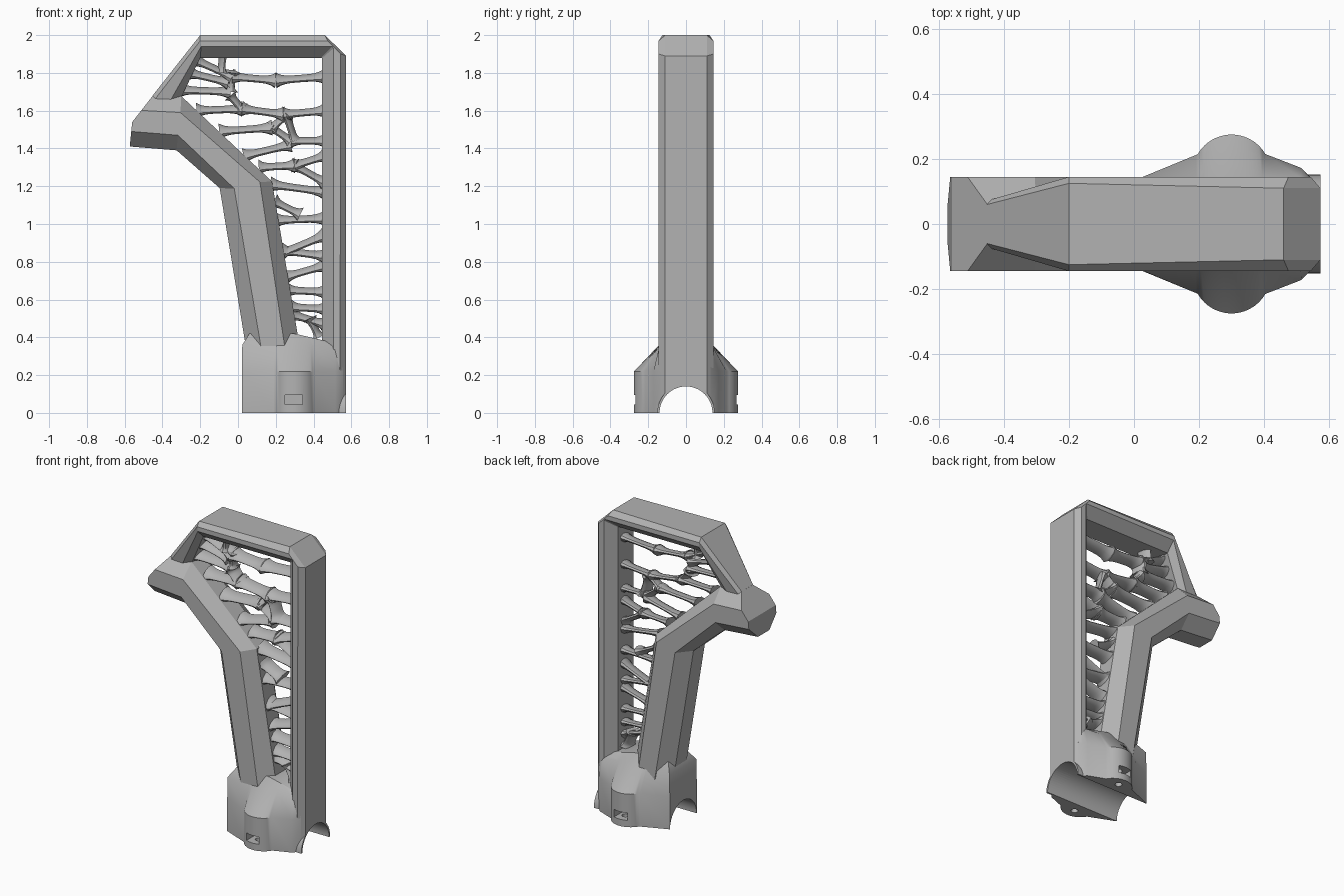
import bpy, bmesh, math
from mathutils import Vector, Matrix

if "Cube" in bpy.data.objects:
    bpy.data.objects.remove(bpy.data.objects["Cube"])

grey = bpy.data.materials.new("plain grey")
grey.diffuse_color = (0.45, 0.45, 0.45, 1)
grey.use_nodes = True
grey.node_tree.nodes["Principled BSDF"].inputs["Base Color"].default_value = grey.diffuse_color


def finish(name, bm):
    bmesh.ops.recalc_face_normals(bm, faces=bm.faces[:])
    me = bpy.data.meshes.new(name)
    bm.to_mesh(me)
    bm.free()
    ob = bpy.data.objects.new(name, me)
    bpy.context.collection.objects.link(ob)
    me.materials.append(grey)
    return ob


def loft(bm, rings):
    """Skin closed rings of points and cap both ends."""
    vs = [[bm.verts.new(p) for p in r] for r in rings]
    n = len(vs[0])
    for a, b in zip(vs, vs[1:]):
        for i in range(n):
            j = (i + 1) % n
            bm.faces.new((a[i], a[j], b[j], b[i]))
    bm.faces.new(vs[0][::-1])
    bm.faces.new(vs[-1])


def bar(bm, stations, widths):
    """Chamfered bar: each station is (x, z) from the outer to the inner edge."""
    rings = []
    for st, hw in zip(stations, widths):
        rings.append([(x, w, z) for (x, z), w in zip(st, hw)] +
                     [(x, -w, z) for (x, z), w in reversed(list(zip(st, hw)))])
    loft(bm, rings)


def cylinder(bm, r, depth, mat, seg=48):
    bmesh.ops.create_cone(bm, cap_ends=True, segments=seg, radius1=r, radius2=r,
                          depth=depth, matrix=mat)


def cut(ob, cutter):
    m = ob.modifiers.new("cut", 'BOOLEAN')
    m.operation = 'DIFFERENCE'
    m.solver = 'EXACT'
    m.object = cutter
    bpy.context.view_layer.objects.active = ob
    bpy.ops.object.modifier_apply(modifier=m.name)


# Back post, top bar and sloping front bar
W = (0.11, 0.145, 0.145, 0.08)
bm = bmesh.new()
bar(bm, [
    [(0.573, 0), (0.54, 0), (0.505, 0), (0.445, 0)],
    [(0.573, 1.89), (0.543, 1.9), (0.505, 1.93), (0.445, 1.878)],
    [(0.46, 2.0), (0.475, 1.97), (0.498, 1.94), (0.44, 1.88)],
    [(-0.2, 2.0), (-0.2, 1.97), (-0.195, 1.94), (-0.2, 1.88)],
    [(-0.452, 1.68), (-0.44, 1.66), (-0.36, 1.65), (-0.31, 1.65)],
], [W, W, W, (0.125, 0.145, 0.145, 0.08), (0.06, 0.075, 0.075, 0.055)])
frame = finish("post_and_top_frame", bm)

# Bent front arm, its free end trimmed by two planes
bm = bmesh.new()
bar(bm, [
    [(-0.75, 1.425), (-0.75, 1.505), (-0.75, 1.615), (-0.75, 1.685)],
    [(-0.325, 1.39), (-0.318, 1.47), (-0.305, 1.59), (-0.30, 1.677)],
    [(-0.097, 1.19), (-0.02, 1.188), (0.116, 1.222), (0.18, 1.225)],
    [(0.05, 0.3), (0.13, 0.3), (0.255, 0.3), (0.335, 0.3)],
], [(0.06, 0.145, 0.145, 0.06)] * 4)
for co, no in (((-0.56, 0, 1.54), (-0.46, 0, 0.36)), ((-0.573, 0, 1.41), (-1, 0, 0.1))):
    bmesh.ops.bisect_plane(bm, geom=bm.verts[:] + bm.edges[:] + bm.faces[:],
                           plane_co=co, plane_no=no, clear_outer=True)
    bmesh.ops.holes_fill(bm, edges=[e for e in bm.edges if e.is_boundary], sides=0)
arm = finish("bent_arm", bm)

# Base clamp block with a rounded screw boss on each side
half = [(0.02, 0.142), (0.19, 0.212)]
half += [(0.30 + 0.12 * math.cos(math.radians(a)), 0.155 + 0.12 * math.sin(math.radians(a)))
         for a in range(150, 29, -8)]
half += [(0.515, 0.172), (0.555, 0.13)]
outline = half + [(x, -y) for x, y in reversed(half)]


def level(z, ymax, sx=1.0, drop=0.0):
    return [(0.29 + (x - 0.29) * sx, max(-ymax, min(ymax, y)), z - drop * max(0, x - 0.3))
            for x, y in outline]


bm = bmesh.new()
loft(bm, [level(0, 1), level(0.22, 1), level(0.36, 0.142, 0.99, 0.05), level(0.42, 0.1, 0.85, 0.2)])
base = finish("base_clamp", bm)

# Rim of the saddle that shows past the post
along_x = Matrix.Rotation(math.pi / 2, 4, 'Y')
bm = bmesh.new()
cylinder(bm, 0.152, 0.12, Matrix.Translation((0.513, 0, 0)) @ along_x)
bmesh.ops.bisect_plane(bm, geom=bm.verts[:] + bm.edges[:] + bm.faces[:],
                       plane_co=(0, 0, 0), plane_no=(0, 0, -1), clear_outer=True)
bmesh.ops.holes_fill(bm, edges=[e for e in bm.edges if e.is_boundary], sides=0)
rim = finish("saddle_rim", bm)

# Tube channel, screw holes and nut slots
bm = bmesh.new()
cylinder(bm, 0.14, 3, along_x, 64)
channel = finish("channel_cutter", bm)
bm = bmesh.new()
for s in (-1, 1):
    cylinder(bm, 0.022, 0.5, Matrix.Translation((0.3, s * 0.21, -0.07)), 20)
holes = finish("screw_hole_cutter", bm)
bm = bmesh.new()
for s in (-1, 1):
    bmesh.ops.create_cube(bm, size=1, matrix=Matrix.Translation((0.295, s * 0.24, 0.07))
                          @ Matrix.Diagonal((0.095, 0.12, 0.05, 1)))
slots = finish("nut_slot_cutter", bm)
for ob in (base, frame, rim):
    cut(ob, channel)
cut(base, holes)
cut(base, slots)
for c in (channel, holes, slots):
    bpy.data.objects.remove(c)

# Organic web: flat flared struts from the arm to the post
bm = bmesh.new()


def strut(x0, z0, x1, z1, t=0.017, tilt=0.25):
    a, b = Vector((x0, 0, z0)), Vector((x1, 0, z1))
    d = (b - a).normalized()
    n = Vector((-d.z, 0, d.x))
    rings = []
    for i in range(11):
        s = i / 10
        f = abs(2 * s - 1) ** 4
        ht, hy = t + 0.022 * f, 0.045 + 0.015 * f
        c = a.lerp(b, s)
        ring = []
        for k in range(10):
            an = 2 * math.pi * k / 10
            y = hy * math.cos(an)
            ring.append(c + n * (ht * math.sin(an) + tilt * y) + Vector((0, y, 0)))
        rings.append(ring)
    loft(bm, rings)


# upper mesh: branches meeting at shared points
for p in ((-0.23, 1.87, -0.03, 1.78), (-0.03, 1.78, 0.2, 1.76), (0.2, 1.76, 0.46, 1.78),
          (-0.31, 1.71, -0.04, 1.70), (-0.04, 1.70, -0.03, 1.80), (-0.09, 1.80, -0.08, 1.90),
          (-0.26, 1.80, -0.05, 1.75), (-0.04, 1.68, 0.02, 1.61), (-0.22, 1.60, 0.02, 1.61),
          (0.02, 1.61, 0.24, 1.58), (0.24, 1.58, 0.46, 1.60), (-0.10, 1.49, 0.18, 1.51),
          (0.18, 1.51, 0.26, 1.58), (0.18, 1.51, 0.28, 1.44), (0.26, 1.57, 0.30, 1.44),
          (0.28, 1.44, 0.46, 1.44), (0.03, 1.36, 0.28, 1.42), (0.11, 1.30, 0.30, 1.31),
          (0.30, 1.31, 0.46, 1.36), (0.30, 1.31, 0.46, 1.22)):
    strut(*p)
# lower rungs
for p in ((0.17, 1.21, 0.46, 1.17), (0.19, 1.12, 0.33, 1.05), (0.20, 1.02, 0.46, 1.03),
          (0.22, 0.84, 0.46, 0.94), (0.23, 0.86, 0.46, 0.83), (0.25, 0.72, 0.46, 0.78),
          (0.26, 0.65, 0.46, 0.64), (0.28, 0.56, 0.46, 0.55), (0.29, 0.52, 0.46, 0.47),
          (0.38, 0.50, 0.43, 0.40)):
    strut(*p)
web = finish("lattice_web", bm)

# Smooth shading only on rounded parts
for ob in (base, rim, web):
    bpy.ops.object.select_all(action='DESELECT')
    ob.select_set(True)
    bpy.context.view_layer.objects.active = ob
    bpy.ops.object.shade_smooth_by_angle(angle=math.radians(35))
